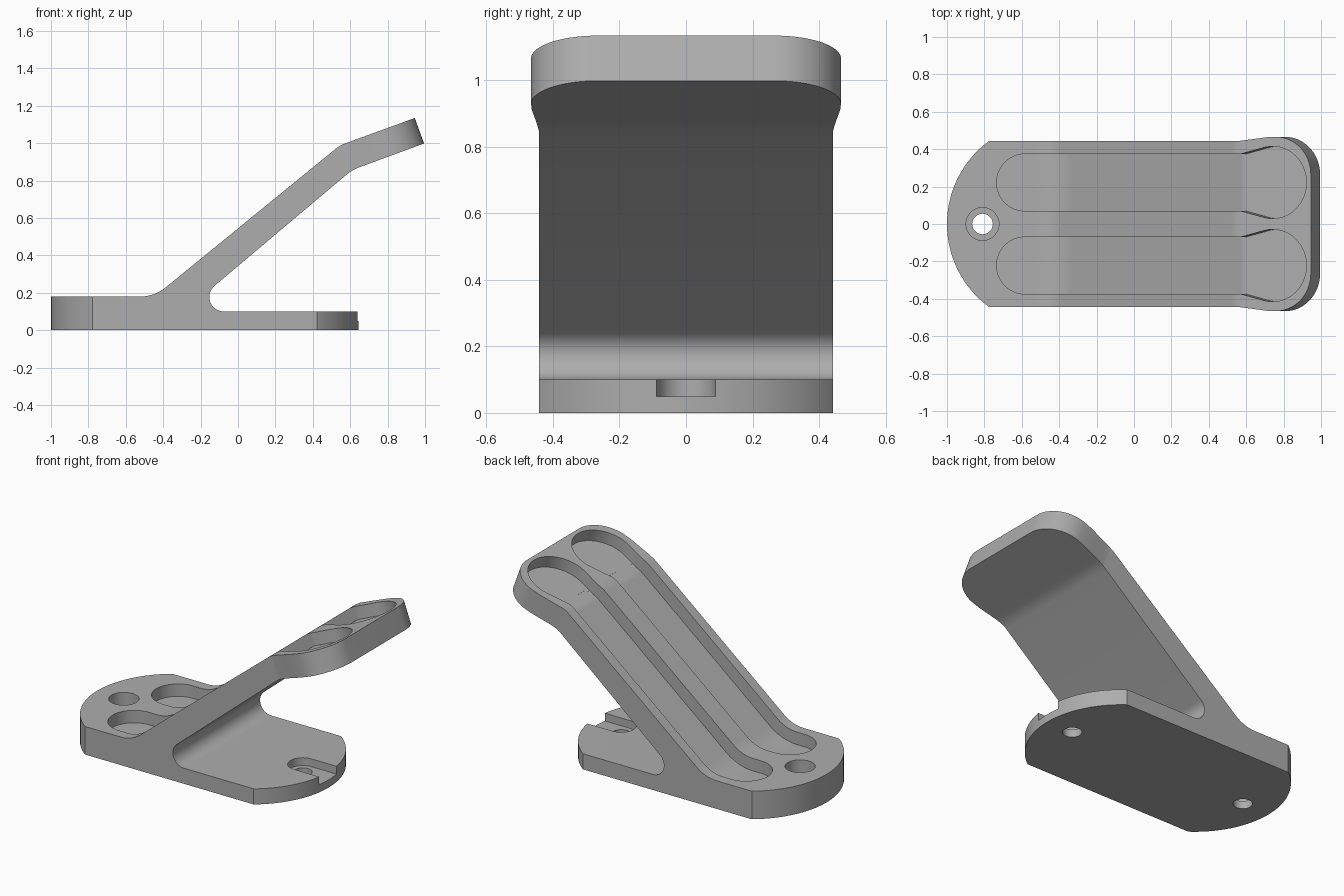
import bpy, bmesh
from math import sin, cos, radians, pi
from mathutils import Matrix

if "Cube" in bpy.data.objects:
    bpy.data.objects.remove(bpy.data.objects["Cube"], do_unlink=True)

grey = bpy.data.materials.new("plain grey")
grey.use_nodes = True
colour = (0.42, 0.42, 0.42, 1)
grey.diffuse_color = colour
grey.node_tree.nodes["Principled BSDF"].inputs["Base Color"].default_value = colour

# Drawing frames: floor plan, side profile, and the tilted tip plate
PLAN = Matrix.Identity(4)
SIDE = Matrix.Rotation(pi / 2, 4, 'X')
TIP = Matrix.Translation((0.945, 0, 1.135)) @ Matrix.Rotation(radians(-20), 4, 'Y')


def arc(cx, cy, r, start, end, steps=16):
    angles = [radians(start + (end - start) * i / steps) for i in range(steps + 1)]
    return [(cx + r * cos(a), cy + r * sin(a)) for a in angles]


def prism(name, points, low, high, frame=PLAN):
    """Extrude a 2D outline between two heights of its frame."""
    bm = bmesh.new()
    face = bm.faces.new([bm.verts.new((x, y, low)) for x, y in points])
    new = bmesh.ops.extrude_face_region(bm, geom=[face])["geom"]
    verts = [v for v in new if isinstance(v, bmesh.types.BMVert)]
    bmesh.ops.translate(bm, verts=verts, vec=(0, 0, high - low))
    bmesh.ops.transform(bm, matrix=frame, verts=bm.verts)
    bmesh.ops.recalc_face_normals(bm, faces=bm.faces)
    mesh = bpy.data.meshes.new(name)
    bm.to_mesh(mesh)
    bm.free()
    obj = bpy.data.objects.new(name, mesh)
    bpy.context.collection.objects.link(obj)
    mesh.materials.append(grey)
    return obj


def combine(target, tool, operation='DIFFERENCE'):
    """Apply a boolean and discard the tool."""
    mod = target.modifiers.new("shape", 'BOOLEAN')
    mod.operation, mod.solver, mod.object = operation, 'EXACT', tool
    tool.hide_render = True
    bpy.context.view_layer.objects.active = target
    bpy.ops.object.modifier_apply(modifier=mod.name)
    bpy.data.objects.remove(tool, do_unlink=True)


def top_path(depth):
    """Upper side line of the stand, sunk by a depth."""
    return (arc(-0.525, 0.40, 0.22 + depth, 270, 309.3)
            + arc(0.64, 0.821, 0.19 - depth, 129.3, 110, 8))


# Body: side profile of base, sloping arm and tip
lower = (arc(-0.075, 0.178, 0.078, 270, 129.7, 20)
         + arc(0.732, 0.646, 0.24, 129.7, 110, 8))
profile = ([(-1.1, 0), (0.8, 0), (0.8, 0.1)] + lower
           + [(1.183, 1.068), (1.133, 1.203)]
           + top_path(0)[::-1] + [(-1.1, 0.18)])
stand = prism("phone_stand", profile, -0.6, 0.6, SIDE)

# Width outline with the flared, rounded tip
half = ([(-3, 0.4425), (-0.42, 0.4425), (-0.32, 0.455), (-0.25, 0.464)]
        + arc(-0.2, 0.266, 0.2, 90, 0, 20))
outline = half + [(u, -y) for u, y in reversed(half)]
combine(stand, prism("outline", outline, -3, 1, TIP), 'INTERSECT')

# Curved ends of the base
for centre, side in ((-0.45, -1), (0.095, 1)):
    ring = arc(0, 0, 0.55, -56, 56, 48) + [(0.31, 0.6), (0.8, 0.6), (0.8, -0.6), (0.31, -0.6)]
    ring = [(centre + side * x, y) for x, y in ring]
    combine(stand, prism("end_cutter", ring, -0.1, 0.3))

# Two long grooves with a wider round pocket at the tip
depth = 0.08
for y in (-0.222, 0.222):
    slot = arc(-0.5825, y, 0.1525, 90, 270, 24) + [(0.66, y - 0.1525), (0.66, y + 0.1525)]
    floor = top_path(depth)
    x, z = floor[-1]
    floor = ([(-1.1, 0.18 - depth)] + floor
             + [(x + 0.2 * cos(radians(20)), z + 0.2 * sin(radians(20))), (0.9, 1.6), (-1.1, 1.6)])
    groove = prism("groove_cutter", floor, -0.7, 0.7, SIDE)
    combine(groove, prism("slot", slot, -0.5, 2), 'INTERSECT')
    combine(stand, groove)
    pocket = arc(-0.218, y, 0.193, -104.6, 104.6, 40)
    pocket += [(-0.398, y + 0.1525), (-0.398, y - 0.1525)]
    combine(stand, prism("pocket_cutter", pocket, -depth - 0.0005, 0.1, TIP))

# Screw holes, counterbore and open notch in the foot
for x in (-0.81, 0.46):
    combine(stand, prism("hole_cutter", arc(x, 0, 0.055, 0, 350, 35), -0.1, 0.3))
combine(stand, prism("counterbore", arc(-0.81, 0, 0.088, 0, 350, 35), 0.05, 0.3))
notch = arc(0.46, 0, 0.088, 90, 270, 20) + [(0.8, -0.088), (0.8, 0.088)]
combine(stand, prism("notch_cutter", notch, 0.05, 0.3))

# Smooth curves, sharp edges
bpy.ops.object.select_all(action='DESELECT')
stand.select_set(True)
bpy.context.view_layer.objects.active = stand
bpy.ops.object.shade_smooth_by_angle(angle=radians(25))
